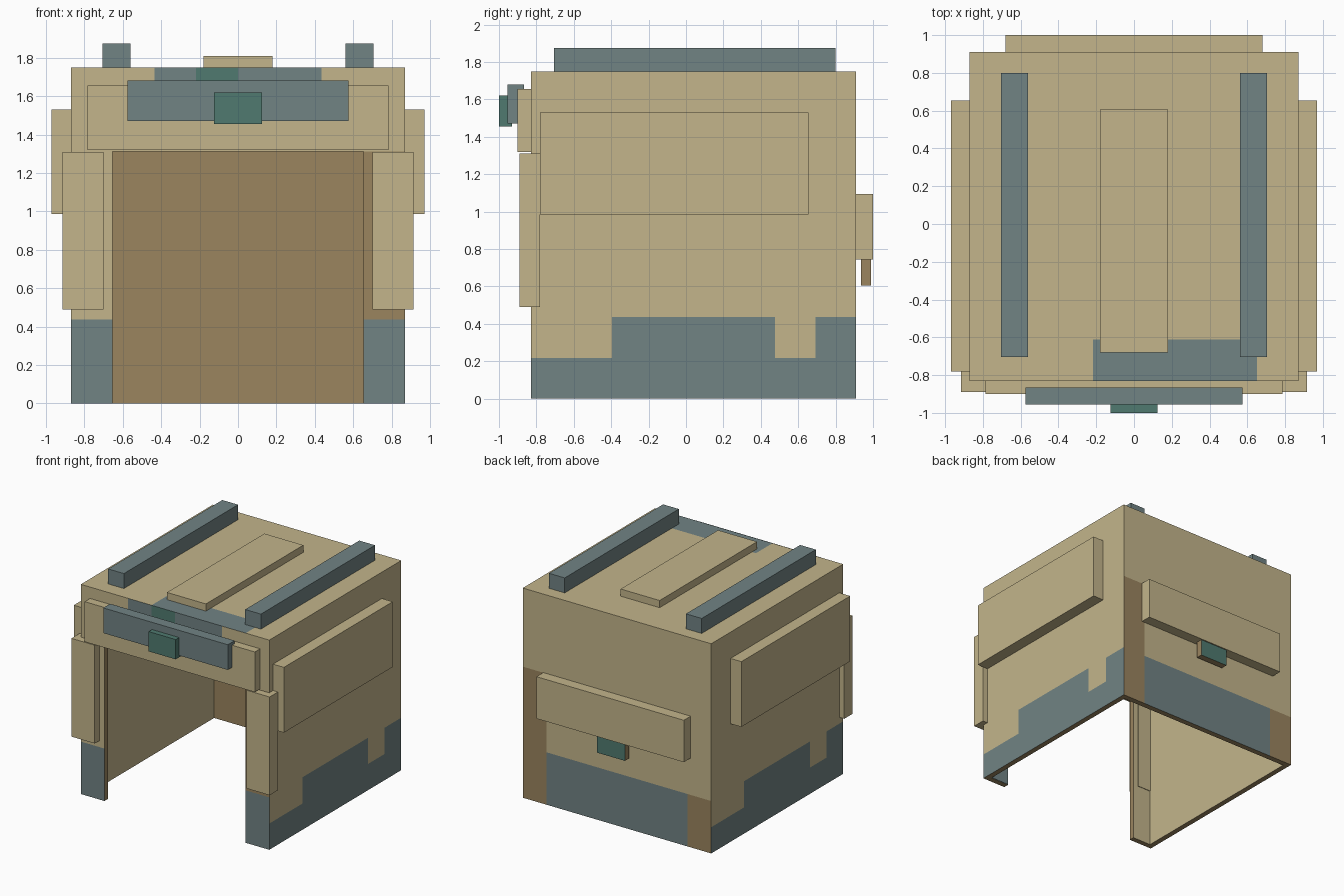
import bpy
import bmesh
from mathutils import Vector

if "Cube" in bpy.data.objects:
    bpy.data.objects.remove(bpy.data.objects["Cube"])


def linear(c):
    c /= 255
    return c / 12.92 if c <= 0.04045 else ((c + 0.055) / 1.055) ** 2.4


def material(name, r, g, b):
    mat = bpy.data.materials.new(name)
    mat.use_nodes = True
    color = (linear(r), linear(g), linear(b), 1)
    mat.diffuse_color = color
    mat.node_tree.nodes["Principled BSDF"].inputs["Base Color"].default_value = color
    return mat


TAN = material("sand", 195, 181, 139)
BROWN = material("brown", 155, 133, 95)
BLUE = material("slate_blue", 113, 131, 132)
TEAL = material("teal", 80, 122, 112)


def finish(name, bm, mats):
    mesh = bpy.data.meshes.new(name)
    bm.to_mesh(mesh)
    bm.free()
    for mat in mats:
        mesh.materials.append(mat)
    obj = bpy.data.objects.new(name, mesh)
    bpy.context.collection.objects.link(obj)
    return obj


def block(name, x, y, z, *mats, rule=None):
    """Box spanning the given (low, high) ranges."""
    bm = bmesh.new()
    bmesh.ops.create_cube(bm, size=1)
    for v in bm.verts:
        v.co = Vector([lo + (hi - lo) * (c + 0.5)
                       for c, (lo, hi) in zip(v.co, (x, y, z))])
    bm.normal_update()
    if rule:
        for f in bm.faces:
            f.material_index = rule(f.normal)
    return finish(name, bm, mats)


def pair(name, x, y, z, mat):
    """The same box on both sides."""
    block("left_" + name, x, y, z, mat)
    block("right_" + name, (-x[1], -x[0]), y, z, mat)


# Shell: a hollow box of square cells with an open bottom and a doorway
SIZE = Vector((1.74, 1.74, 1.75))
BACK_SHIFT = 0.04
WALL = 0.045
sand, brown, blue, teal = range(4)


def shell_color(n, i, j, k):
    if n.y < -0.5:
        if k == 7 and 2 <= i <= 5:
            return teal if i == 3 else blue
        if k < 2:
            return blue
        return brown if i == 7 and k < 6 else sand
    if n.y > 0.5:
        if i == 7:
            return brown if k < 5 else sand
        if k < 2:
            return brown if i == 0 else blue
        return sand
    if n.z > 0.5:
        return blue if j == 0 and 3 <= i <= 6 else sand
    step = j if n.x > 0 else 7 - j
    return blue if k == 0 or (k == 1 and step not in (0, 1, 6)) else sand


bm = bmesh.new()
bmesh.ops.create_cube(bm, size=1)
bmesh.ops.subdivide_edges(bm, edges=bm.edges[:], cuts=7, use_grid_fill=True)
bm.normal_update()
holes = []
for f in bm.faces:
    i, j, k = (min(7, max(0, int((c + 0.5) * 8))) for c in f.calc_center_median())
    n = f.normal
    if n.z < -0.5 or (n.y < -0.5 and 1 <= i <= 6 and k < 6):
        holes.append(f)
    else:
        f.material_index = shell_color(n, i, j, k)
bmesh.ops.delete(bm, geom=holes, context="FACES")
for v in bm.verts:
    v.co = Vector((v.co.x * SIZE.x, v.co.y * SIZE.y + BACK_SHIFT,
                   (v.co.z + 0.5) * SIZE.z))
bm.normal_update()
shell = finish("shell", bm, [TAN, BROWN, BLUE, TEAL] + [TAN] * 4 + [BROWN] * 4)
solid = shell.modifiers.new("wall_thickness", "SOLIDIFY")
solid.thickness = WALL
solid.offset = -1
solid.use_even_offset = True
solid.material_offset = 4
solid.material_offset_rim = 8

# Inside lining of the back wall and of one front post
block("back_lining", (-0.825, 0.825), (0.86, 0.866), (0.002, 1.705), BROWN)
block("post_lining", (0.655, 0.825), (-0.786, -0.78), (0.002, 0.4375), BLUE)

# Raised panels on the sides and front posts
pair("side_panel", (0.86, 0.97), (-0.78, 0.655), (0.985, 1.53), TAN)
pair("post_panel", (0.70, 0.915), (-0.89, -0.78), (0.49, 1.31), TAN)

# Front header with bar and badge
block("header_panel", (-0.785, 0.785), (-0.90, -0.82), (1.32, 1.655), TAN)
block("header_bar", (-0.575, 0.575), (-0.955, -0.865), (1.47, 1.68), BLUE)
block("front_badge", (-0.125, 0.125), (-1.0, -0.93), (1.455, 1.62), TEAL)

# Roof
block("roof_panel", (-0.18, 0.18), (-0.68, 0.605), (1.74, 1.81), TAN)
pair("roof_rail", (0.56, 0.705), (-0.705, 0.80), (1.74, 1.875), BLUE)

# Back panel with a hanging tab
block("back_panel", (-0.68, 0.68), (0.90, 1.0), (0.745, 1.095), TAN)
block("back_tab", (-0.13, 0.13), (0.935, 0.99), (0.605, 0.75), BROWN, TEAL,
      rule=lambda n: 1 if n.y > 0.5 else 0)
